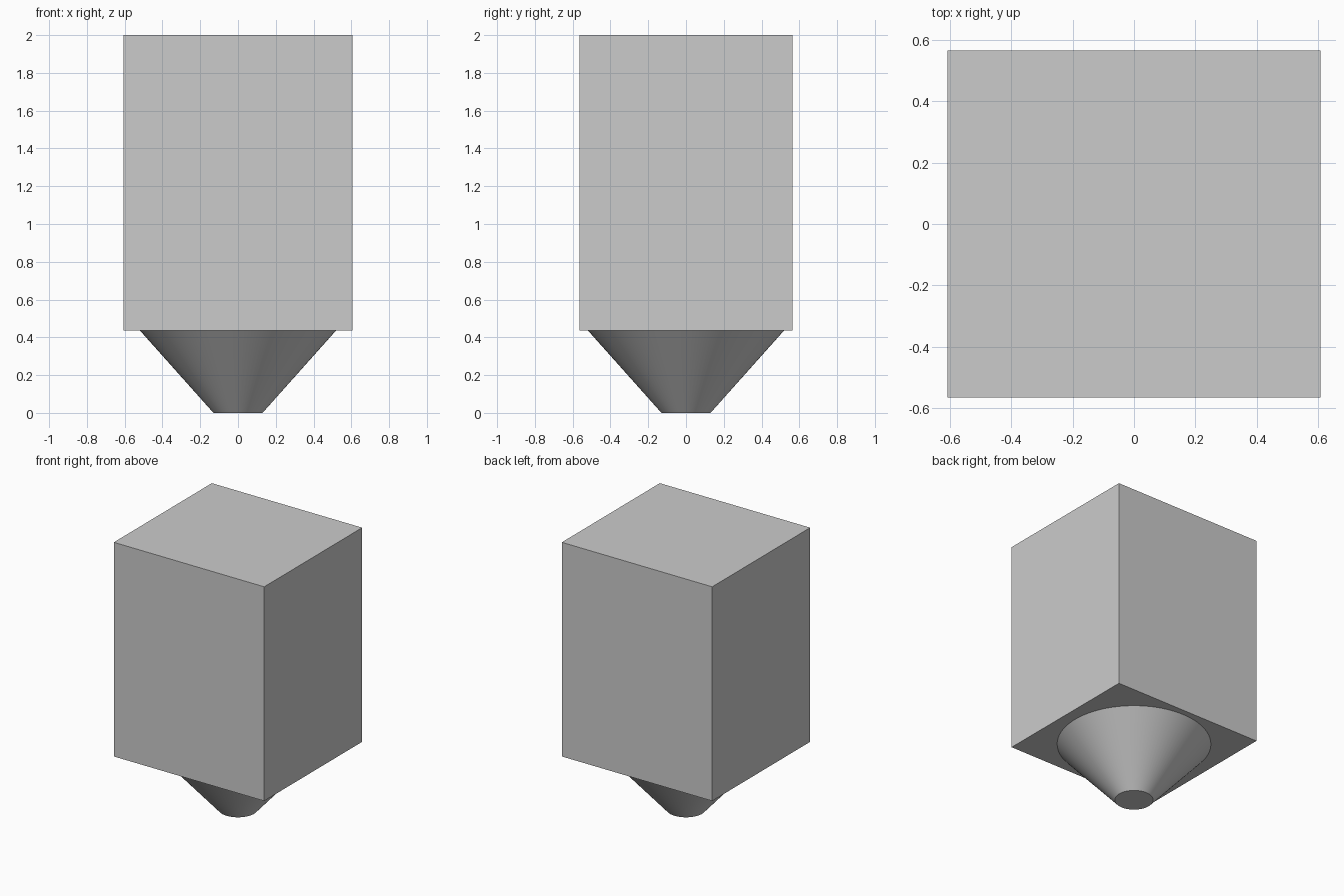
import bpy
import math

old = bpy.data.objects.get("Cube")
if old:
    bpy.data.objects.remove(old, do_unlink=True)

grey = bpy.data.materials.new("neutral grey")
grey.use_nodes = True
colour = (0.6, 0.6, 0.6, 1)
grey.diffuse_color = colour
grey.node_tree.nodes["Principled BSDF"].inputs["Base Color"].default_value = colour

JOIN_Z = 0.437
HEIGHT = 2.0

# Rectangular upper body
bpy.ops.mesh.primitive_cube_add(size=1, location=(0, 0, (JOIN_Z + HEIGHT) / 2))
body = bpy.context.object
body.name = "body_block"
body.scale = (1.214, 1.13, HEIGHT - JOIN_Z)
bpy.ops.object.transform_apply(location=False, rotation=False, scale=True)
body.data.materials.append(grey)

# Tapered round tip underneath
bpy.ops.mesh.primitive_cone_add(vertices=96, radius1=0.13, radius2=0.52,
                                depth=JOIN_Z, location=(0, 0, JOIN_Z / 2))
tip = bpy.context.object
tip.name = "tapered_tip"
tip.data.materials.append(grey)
bpy.ops.object.shade_smooth_by_angle(angle=math.radians(30))
